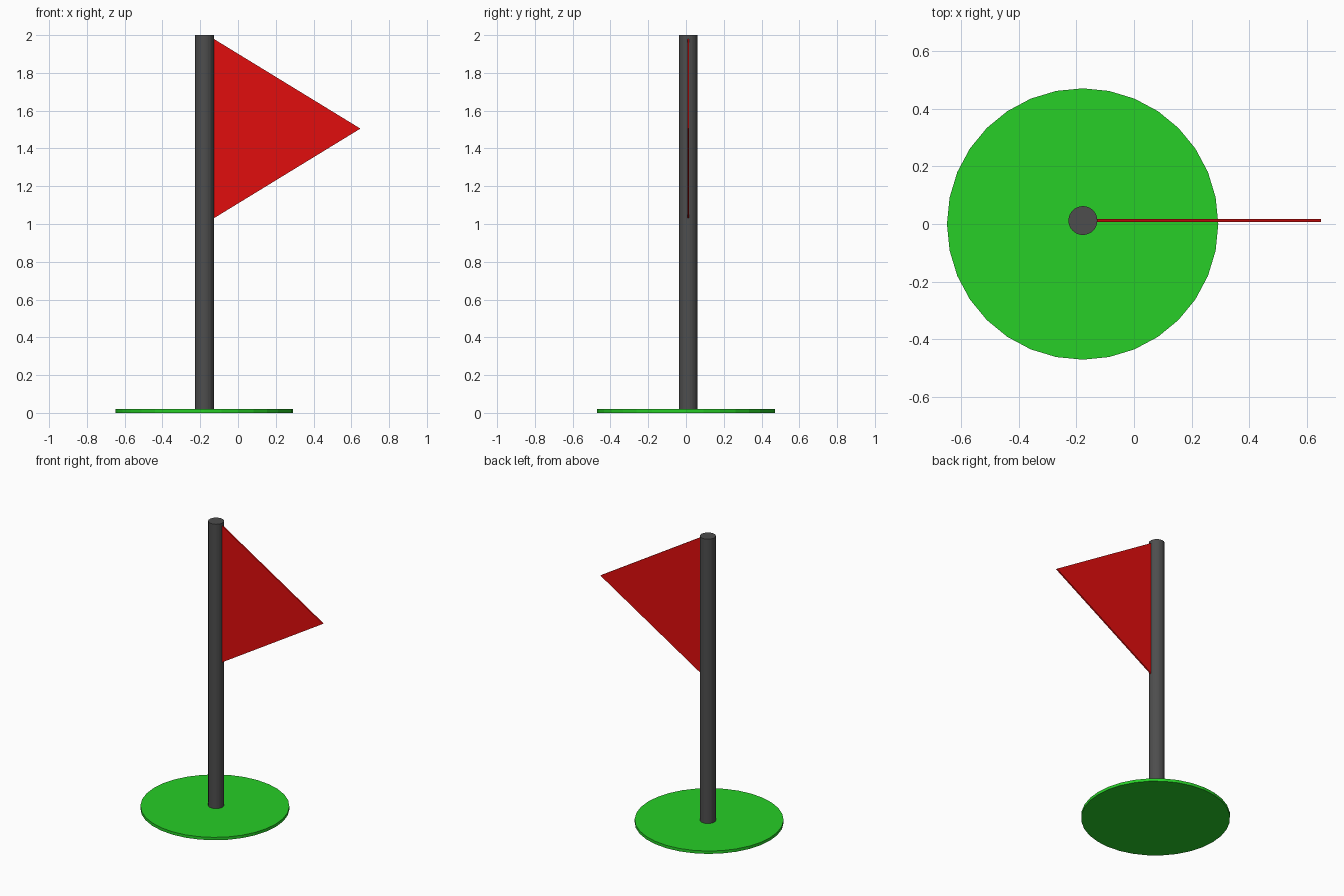
import bpy, bmesh

if "Cube" in bpy.data.objects:
    bpy.data.objects.remove(bpy.data.objects["Cube"])


def colour(obj, name, rgb):
    mat = bpy.data.materials.new(name)
    mat.diffuse_color = (*rgb, 1)
    mat.use_nodes = True
    mat.node_tree.nodes["Principled BSDF"].inputs["Base Color"].default_value = mat.diffuse_color
    obj.data.materials.append(mat)


def cylinder(name, x, y, radius, z0, z1):
    bpy.ops.mesh.primitive_cylinder_add(
        vertices=32, radius=radius, depth=z1 - z0, location=(x, y, (z0 + z1) / 2))
    obj = bpy.context.object
    obj.name = name
    return obj


# Round green base
base = cylinder("base", -0.178, 0, 0.47, 0, 0.02)
colour(base, "green", (0.02, 0.62, 0.02))

# Upright pole
pole = cylinder("pole", -0.177, 0.012, 0.05, 0.01, 2.0)
colour(pole, "dark_grey", (0.075, 0.075, 0.075))

# Thin triangular flag, its straight edge set into the pole
thick, y = 0.01, 0.012
bm = bmesh.new()
face = bm.faces.new([bm.verts.new((x, y - thick / 2, z))
                     for x, z in ((-0.14, 1.023), (0.648, 1.505), (-0.14, 1.987))])
ext = bmesh.ops.extrude_face_region(bm, geom=[face])
bmesh.ops.translate(bm, vec=(0, thick, 0),
                    verts=[g for g in ext["geom"] if isinstance(g, bmesh.types.BMVert)])
bmesh.ops.recalc_face_normals(bm, faces=bm.faces)
mesh = bpy.data.meshes.new("flag")
bm.to_mesh(mesh)
bm.free()
flag = bpy.data.objects.new("flag", mesh)
bpy.context.collection.objects.link(flag)
colour(flag, "red", (0.75, 0.004, 0.004))
